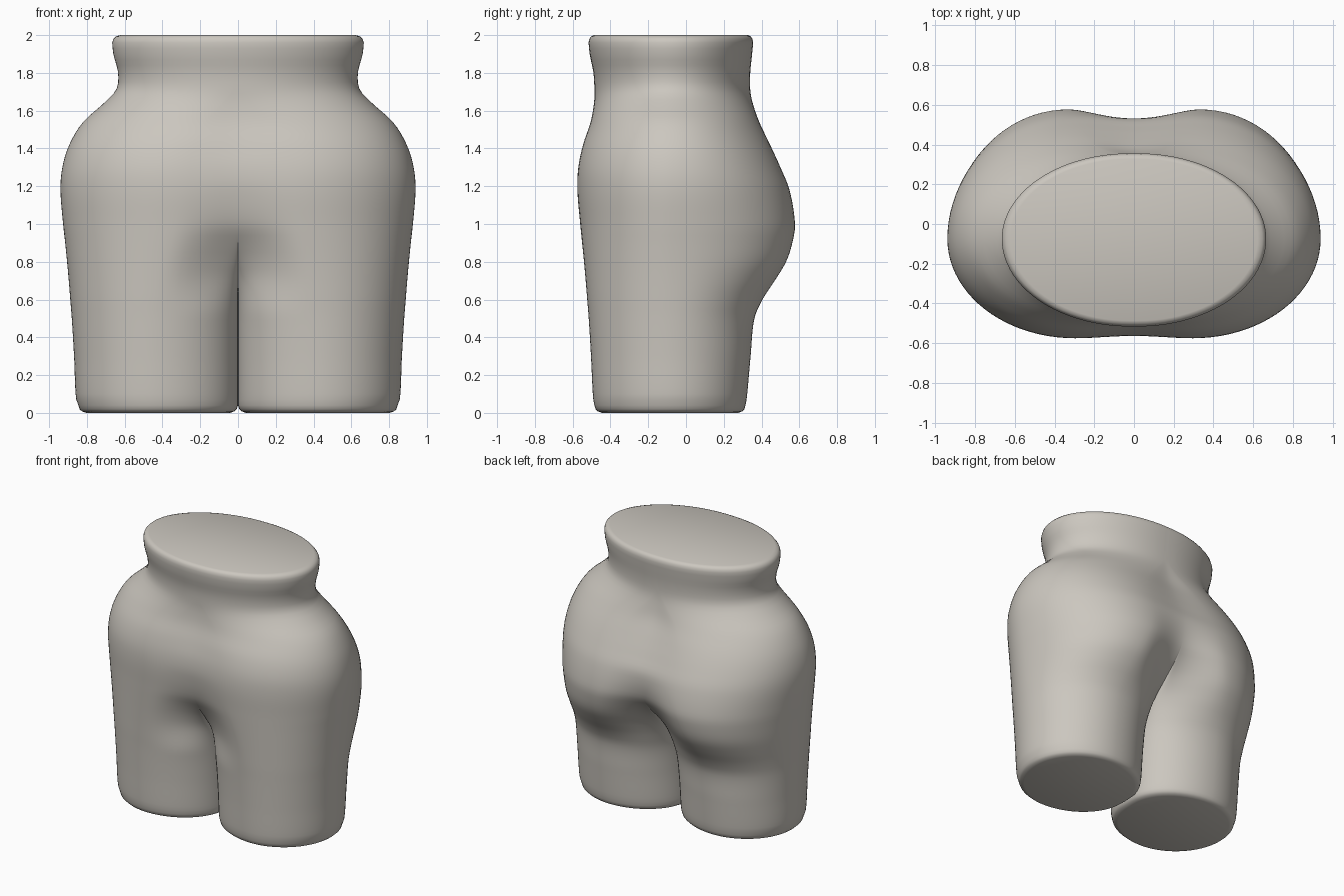
import bpy, bmesh, math

if "Cube" in bpy.data.objects:
    bpy.data.objects.remove(bpy.data.objects["Cube"])

# Section guides: z, half width, front y, back y, lobe centre x, centre-line front y, centre-line back y
ROWS = [
    (0.04, .845, -.485, .315, .430, -.12, -.04),
    (0.08, .858, -.492, .322, .432, -.13, -.03),
    (0.30, .868, -.503, .342, .432, -.15, -.01),
    (0.50, .880, -.515, .362, .425, -.18, .04),
    (0.60, .888, -.523, .405, .415, -.22, .11),
    (0.70, .896, -.531, .470, .400, -.29, .21),
    (0.80, .905, -.540, .530, .380, -.38, .33),
    (0.90, .915, -.550, .563, .355, -.46, .44),
    (1.00, .926, -.560, .577, .330, -.52, .51),
    (1.18, .940, -.575, .548, .300, -.56, .53),
    (1.30, .930, -.570, .500, .290, -.56, .485),
    (1.42, .893, -.545, .445, .260, -.535, .43),
    (1.54, .820, -.505, .388, .190, -.500, .375),
    (1.64, .710, -.487, .353, .090, -.486, .350),
    (1.71, .645, -.485, .340, .030, -.485, .340),
    (1.80, .635, -.490, .340, .020, -.490, .340),
    (1.90, .660, -.510, .350, .020, -.510, .350),
    (1.96, .666, -.516, .356, .020, -.516, .356),
]
CY = -.075       # y of the widest point
N_IN, N_OUT = 14, 44


def guide(z):
    """Smooth interpolation of the guide rows."""
    i = 0
    while i < len(ROWS) - 2 and z > ROWS[i + 1][0]:
        i += 1
    p, q = ROWS[i], ROWS[i + 1]
    o, r = ROWS[max(i - 1, 0)], ROWS[min(i + 2, len(ROWS) - 1)]
    h = q[0] - p[0]
    t = (z - p[0]) / h
    out = []
    for k in range(1, 7):
        m0 = (q[k] - o[k]) / (q[0] - o[0]) * h
        m1 = (r[k] - p[k]) / (r[0] - p[0]) * h
        out.append((2*t**3 - 3*t*t + 1) * p[k] + (t**3 - 2*t*t + t) * m0
                   + (3*t*t - 2*t**3) * q[k] + (t**3 - t*t) * m1)
    return out


def section(z):
    """Right half outline, from the front centre line round to the back one."""
    w, yf, yb, cx, f0, b0 = guide(z)
    m = min(max((1.0 - z) / .5, 0), 1)
    m = m * m * (3 - 2 * m)          # 1 = round leg, 0 = soft blend

    def inner(y0, y1):
        pts = []
        for i in range(N_IN):
            t = 1 - math.cos(math.pi / 2 * i / N_IN)
            s = m * math.sqrt(1 - (1 - t)**2) + (1 - m) * t * t * (3 - 2 * t)
            pts.append((cx * t, y0 + (y1 - y0) * s))
        return pts

    outer = []
    for i in range(N_OUT + 1):
        a = math.pi * i / N_OUT
        c = math.cos(a)
        ry = (CY - yf) if c > 0 else (yb - CY)
        outer.append((cx + (w - cx) * math.sin(a), CY - ry * c))
    return inner(f0, yf) + outer + inner(b0, yb)[::-1]


def scaled(pts, cx, k):
    return [(cx + (x - cx) * k, CY + (y - CY) * k) for x, y in pts]


bm = bmesh.new()


def add_ring(pts, z):
    return [bm.verts.new((x, y, z)) for x, y in pts]


def bridge(a, b, closed=False):
    n = len(a)
    for i in range(n if closed else n - 1):
        j = (i + 1) % n
        bm.faces.new((a[i], a[j], b[j], b[i]))


# Leg sole with rounded rim, closed around the leg
base = section(.04)
sole = [add_ring(scaled(base, .43, k), z) for k, z in ((.9, 0), (.955, .008), (.985, .02))]
bm.faces.new(sole[0][::-1])
body = [add_ring(base, .04)]
for a, b in zip(sole, sole[1:] + body):
    bridge(a, b, True)

# Legs, hips and waist
steps = 64
for i in range(1, steps + 1):
    z = .04 + 1.92 * i / steps
    body.append(add_ring(section(z), z))

# Rounded top rim and flat top
top = section(1.96)
for k, z in ((.99, 1.98), (.97, 1.993), (.935, 2.0)):
    body.append(add_ring([(x * k, CY + (y - CY) * k) for x, y in top], z))
for a, b in zip(body, body[1:]):
    bridge(a, b)
bm.faces.new(body[-1])

# Mirror the half body
geom = bm.verts[:] + bm.edges[:] + bm.faces[:]
dup = bmesh.ops.duplicate(bm, geom=geom)["geom"]
for v in [g for g in dup if isinstance(g, bmesh.types.BMVert)]:
    v.co.x = -v.co.x
bmesh.ops.reverse_faces(bm, faces=[g for g in dup if isinstance(g, bmesh.types.BMFace)])
bmesh.ops.remove_doubles(bm, verts=bm.verts[:], dist=.0004)
bmesh.ops.recalc_face_normals(bm, faces=bm.faces[:])

mesh = bpy.data.meshes.new("lower_torso")
bm.to_mesh(mesh)
bm.free()
torso = bpy.data.objects.new("lower_torso", mesh)
bpy.context.collection.objects.link(torso)

clay = bpy.data.materials.new("warm_grey_clay")
clay.diffuse_color = (.60, .57, .52, 1)
clay.use_nodes = True
clay.node_tree.nodes["Principled BSDF"].inputs["Base Color"].default_value = clay.diffuse_color
mesh.materials.append(clay)

bpy.context.view_layer.objects.active = torso
torso.select_set(True)
bpy.ops.object.shade_smooth_by_angle(angle=math.radians(40))
